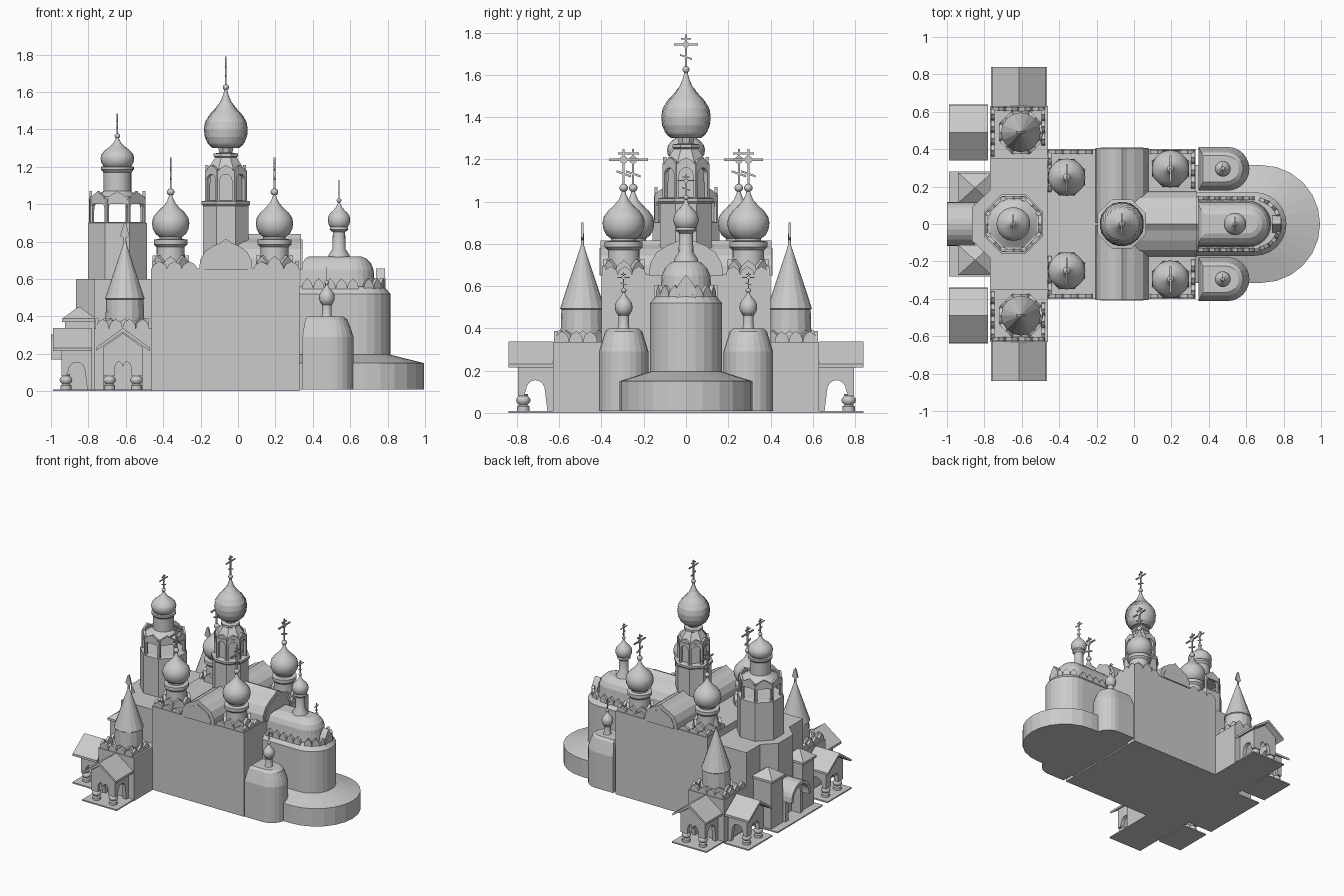
import bpy, bmesh, math
from mathutils import Matrix, Vector

if "Cube" in bpy.data.objects:
    bpy.data.objects.remove(bpy.data.objects["Cube"])

stone = bpy.data.materials.new("light_grey_stone")
stone.diffuse_color = (0.6, 0.6, 0.6, 1)
stone.use_nodes = True
stone.node_tree.nodes["Principled BSDF"].inputs["Base Color"].default_value = stone.diffuse_color
PI = math.pi


def finish(name, bm, smooth=0):
    bmesh.ops.recalc_face_normals(bm, faces=bm.faces)
    me = bpy.data.meshes.new(name)
    bm.to_mesh(me)
    bm.free()
    me.materials.append(stone)
    if smooth:
        for p in me.polygons:
            p.use_smooth = True
        me.set_sharp_from_angle(angle=math.radians(smooth))
    ob = bpy.data.objects.new(name, me)
    bpy.context.collection.objects.link(ob)
    return ob


def place(x, y, z=0, ang=0):
    return Matrix.Translation((x, y, z)) @ Matrix.Rotation(ang, 4, 'Z')


def loft(name, rings, smooth=0):
    """Skin a stack of equal-length rings and cap both ends."""
    bm = bmesh.new()
    vs = [[bm.verts.new(p) for p in r] for r in rings]
    n = len(vs[0])
    for a, b in zip(vs, vs[1:]):
        for i in range(n):
            bm.faces.new((a[i], a[(i + 1) % n], b[(i + 1) % n], b[i]))
    bm.faces.new(vs[0])
    bm.faces.new(vs[-1])
    return finish(name, bm, smooth)


def prism(name, pts, y0, y1, M):
    """Outline in local XZ, extruded along local Y."""
    return loft(name, [[M @ Vector((x, y, z)) for x, z in pts] for y in (y0, y1)])


def slab(name, pts, z0, z1):
    return loft(name, [[(x, y, z) for x, y in pts] for z in (z0, z1)])


def box(name, x0, x1, y0, y1, z0, z1):
    return slab(name, [(x0, y0), (x1, y0), (x1, y1), (x0, y1)], z0, z1)


def lathe(name, prof, x, y, n=16, smooth=35):
    """Turned part from (radius, z); eight-sided parts use the flat-to-flat radius."""
    k, ph = (1 / math.cos(PI / 8), PI / 8) if n == 8 else (1, 0)
    return loft(name, [[(x + r * k * math.cos(ph + 2 * PI * i / n),
                         y + r * k * math.sin(ph + 2 * PI * i / n), z) for i in range(n)]
                       for r, z in prof], 0 if n == 8 else smooth)


ONION = [(.6, 0), (.82, .07), (.96, .19), (1, .32), (.94, .44), (.74, .56), (.46, .67),
         (.24, .78), (.11, .9), (.06, 1)]


def onion(name, x, y, z0, z1, r, n=20):
    return lathe(name, [(r * a, z0 + (z1 - z0) * t) for a, t in ONION], x, y, n)


def cross(x, y, z0, z1, w):
    """Ball and three-barred cross facing along x."""
    h, t = z1 - z0, w * .07
    b = max(.012, w * .28)
    lathe("cross_ball", [(b * math.sin(a) + .001, z0 + b * math.cos(a))
                         for a in (PI, 2.4, 1.8, 1.3, .7, 0)], x, y, 12, 60)
    box("cross_post", x - t, x + t, y - t, y + t, z0, z1)
    M = place(x, y, 0, PI / 2)
    for zz, ww, tilt in ((.72, w, 0), (.88, w * .4, 0), (.36, w * .5, .35)):
        zc = z0 + h * zz
        prism("cross_bar", [(-ww, zc - t + ww * tilt), (ww, zc - t - ww * tilt),
                            (ww, zc + t - ww * tilt), (-ww, zc + t + ww * tilt)], -t, t, M)
    prism("cross_disc", [(w * .27 * math.cos(a * PI / 5), z0 + h * .72 + w * .27 * math.sin(a * PI / 5))
                         for a in range(10)], -t, t, M)


HALF = [(1, 0), (.97, .3), (.8, .58), (.5, .76), (.2, .87)]
OGEE = HALF + [(0, 1)] + [(-x, z) for x, z in HALF[::-1]]


def gable(name, M, w, h, y0=0, y1=.02):
    """Ogee-shaped gable plate or vault."""
    return prism(name, [(x * w, z * h) for x, z in OGEE], y0, y1, M)


def gable_row(p, q, z, n, h, ang):
    for i in range(n):
        t = (i + .5) / n
        w = math.dist(p, q) / n / 2 * .98
        gable("roof_edge_gable", place(p[0] + (q[0] - p[0]) * t, p[1] + (q[1] - p[1]) * t, z, ang), w, h)


def arch_panel(name, M, w, z0, z1, leg, y1=.02):
    """Wall panel with a round-headed opening."""
    r = w - leg
    arc = [(r * math.cos(a * PI / 8), z1 - .02 - r + r * math.sin(a * PI / 8)) for a in range(8, -1, -1)]
    prism(name, [(-w, z0), (-r, z0)] + arc + [(r, z0), (w, z0), (w, z1), (-w, z1)], 0, y1, M)


def ring(x, y, r, n=8):
    return [place(x + r * math.cos(a), y + r * math.sin(a), 0, a + PI / 2)
            for a in (2 * PI * i / n for i in range(n))]


# Main block with crossing vaults
box("main_hall", -.465, .33, -.4, .4, 0, .655)
for s, ang in ((1, 0), (-1, PI)):
    gable("cross_vault_rim", place(-.065, -.405 * s, .65, ang), .142, .165, 0, .4)
    gable("cross_vault_panel", place(-.065, -.41 * s, .65, ang), .115, .13, 0, .4)
gable("east_vault", place(.338, 0, .65, PI / 2), .175, .19, 0, .4)
gable("east_vault_panel", place(.344, 0, .65, PI / 2), .15, .16, 0, .1)

# Central octagon tower and scaled onion dome
cx = -.065
lathe("central_octagon", [(.122, .65), (.122, .99), (.13, 1.0), (.13, 1.015), (.1, 1.02)], cx, 0, 8)
lathe("central_drum", [(.088, 1.0), (.085, 1.17), (.102, 1.18), (.095, 1.19), (.058, 1.25), (.065, 1.255),
                       (.065, 1.27), (.035, 1.275), (.04, 1.3), (.062, 1.33)], cx, 0, 8)
for M in ring(cx, 0, .112):
    arch_panel("central_arcade", M, .045, 1.015, 1.18, .013)
for M in ring(cx, 0, .108):
    gable("central_arcade_gable", M @ Matrix.Translation((0, 0, 1.165)), .04, .045, 0, .015)
rows, segs, scaled = 32, 40, []
for j in range(rows + 1):
    t = j / rows
    k = next(i for i in range(len(ONION) - 1) if t <= ONION[i + 1][1])
    (a, ta), (b, tb) = ONION[k], ONION[k + 1]
    r = .114 * (a + (b - a) * (t - ta) / (tb - ta))
    scaled.append([(cx + r * f * math.cos(2 * PI * i / segs), r * f * math.sin(2 * PI * i / segs), 1.3 + .32 * t)
                   for i in range(segs) for f in (1.04 if (i + j) % 2 else .98,)])
loft("central_scaled_dome", scaled)
cross(cx, 0, 1.625, 1.79, .057)

# Four corner domes with gabled bases
for s in (1, -1):
    for x, y in ((-.36, .25), (.195, .295)):
        lathe("corner_drum", [(.08, .65), (.075, .74), (.075, .77), (.09, .785), (.09, .81), (.06, .815),
                              (.06, .84)], x, y * s)
        for M in ring(x, y * s, .098):
            gable("corner_drum_gable", M @ Matrix.Translation((0, 0, .65)), .041, .075)
        onion("corner_onion", x, y * s, .825, 1.06, .1)
        cross(x, y * s, 1.065, 1.25, .07)
    yy, a = -.395 * s, 0 if s > 0 else PI
    gable_row((-.46, yy), (-.22, yy), .65, 3, .045, a)
    gable_row((.085, yy), (.325, yy), .65, 3, .045, a)
    gable_row((-.46, .39 * s), (-.46, .17 * s), .65, 3, .045, -PI / 2)
    gable_row((.325, .39 * s), (.325, .19 * s), .65, 3, .045, PI / 2)


def stadium(x0, xc, r, z, cy=0, n=12):
    return [(x0, cy - r, z)] + [(xc + r * math.sin(PI * i / n), cy - r * math.cos(PI * i / n), z)
                                for i in range(n + 1)] + [(x0, cy + r, z)]


# Central apse, its upper tier and cupola
loft("central_apse", [stadium(.32, .645, r, z) for r, z in
                      ((.17, .01), (.17, .52), (.145, .55), (.13, .56))])
loft("apse_upper_tier", [stadium(*v) for v in
                         ((.335, .61, .125, .54), (.335, .61, .118, .61), (.335, .61, .115, .65),
                          (.345, .61, .1, .685), (.36, .61, .075, .71), (.38, .61, .05, .72))])
for s, a in ((1, 0), (-1, PI)):
    gable_row((.34, -.148 * s), (.645, -.148 * s), .54, 5, .065, a)
for i in range(1, 8):
    a = -PI / 2 + PI * i / 8
    gable("apse_gable", place(.645 + .143 * math.cos(a), .143 * math.sin(a), .54, a + PI / 2), .028, .065)
prism("apse_end_shrine", [(-.045, .53), (.045, .53), (.045, .59), (.02, .63), (0, .655), (-.02, .63), (-.045, .59)],
      0, .05, place(.787, 0, 0, PI / 2))
lathe("apse_cupola_drum", [(.06, .7), (.055, .73), (.035, .76), (.033, .85), (.05, .865), (.045, .88), (.03, .885)],
      .54, 0)
onion("apse_cupola_onion", .54, 0, .87, 1.02, .06, 16)
cross(.54, 0, 1.02, 1.13, .04)

# Low ambulatory around the apse
loft("ambulatory", [stadium(.33, .68, .315, .01), stadium(.33, .68, .315, .15),
                    stadium(.33, .645, .17, .195)])

# Side apses with small cupolas
for s in (1, -1):
    y = .295 * s
    loft("side_apse", [stadium(x0, xc, r, z, y) for x0, xc, r, z in
                       ((.345, .5, .117, .01), (.345, .5, .117, .29), (.35, .5, .105, .33),
                        (.36, .495, .088, .385), (.37, .49, .07, .4))])
    lathe("side_cupola_drum", [(.035, .39), (.025, .41), (.025, .46), (.032, .468), (.02, .475)], .475, y, 12)
    onion("side_cupola_onion", .475, y, .465, .585, .042, 16)
    cross(.475, y, .58, .665, .03)

# West hall with chamfered front, and bell tower
slab("west_hall", [(-.46, .35), (-.77, .35), (-.77, .18), (-.865, .09), (-.865, -.09), (-.77, -.18),
                   (-.77, -.35), (-.46, -.35)], 0, .6)
bx = -.645
lathe("bell_tower_shaft", [(.158, .59), (.158, .9), (.13, .905)], bx, 0, 8)
for M in ring(bx, 0, .146):
    arch_panel("belfry_arch", M, .06, .9, 1.04, .011)
    gable("belfry_gable", M @ Matrix.Translation((0, -.004, 1.0)) , .056, .07, 0, .015)
    lathe("belfry_pillar", [(.012, .9), (.012, 1.03)], *(M @ Vector((.058, .008, 0))).xy, 8)
lathe("belfry_roof", [(.135, 1.03), (.08, 1.065), (.075, 1.07), (.075, 1.17), (.088, 1.185), (.088, 1.2),
                      (.06, 1.205)], bx, 0, 24)
onion("bell_tower_onion", bx, 0, 1.19, 1.365, .09)
cross(bx, 0, 1.365, 1.485, .05)


def porch(x, y, ang):
    """Gabled porch on bulbous columns, projecting towards local -y."""
    M = place(x, y, 0, ang)
    right = [(.008, .15), (.02, .16), (.035, .15), (.045, .125), (.045, .08), (.105, .08), (.105, .235)]
    prism("porch_gable_wall", [(0, .13)] + right + [(0, .31)] + [(-u, z) for u, z in right[::-1]], -.165, -.135, M)
    prism("porch_roof", [(-.145, .232), (0, .337), (.145, .232), (.145, .215), (0, .315), (-.145, .215)], -.21, 0, M)
    prism("porch_floor", [(-.15, 0), (.15, 0), (.15, .01), (-.15, .01)], -.21, 0, M)
    for s in (1, -1):
        side = M @ place(.105 * s, 0, 0, PI / 2)
        arc = [(-.0825 + .045 * math.cos(a * PI / 8), .105 + .05 * math.sin(a * PI / 8)) for a in range(9)]
        prism("porch_side_wall", [(0, 0), (-.025, 0)] + arc + [(-.14, .08), (-.165, .08), (-.165, .24), (0, .24)],
              0, .03 * s, side)
        lathe("porch_column", [(.03, .005), (.03, .03), (.02, .038), (.032, .05), (.034, .062), (.03, .072),
                               (.02, .08), (.024, .09)], *(M @ Vector((.072 * s, -.14, 0))).xy, 12)


# North and south wings: tent-roofed towers with two porches each
for s in (1, -1):
    box("wing_block", -.77, -.46, *sorted((.34 * s, .63 * s)), 0, .335)
    gable_row((-.76, .625 * s), (-.475, .625 * s), .333, 4, .055, PI if s > 0 else 0)
    gable_row((-.765, .36 * s), (-.765, .62 * s), .333, 4, .055, -PI / 2)
    gable_row((-.475, .42 * s), (-.475, .62 * s), .333, 3, .055, PI / 2)
    tx, ty = -.605, .49 * s
    lathe("tent_tower", [(.105, .33), (.1, .49), (.106, .495), (.008, .79), (.005, .88)], tx, ty, 16, 15)
    for M in ring(tx, ty, .115):
        gable("tent_base_gable", M @ Matrix.Translation((0, 0, .33)), .046, .06)
    prism("tent_finial", [(-.025, .83), (0, .815), (.025, .83), (.008, .89), (0, .9), (-.008, .89)],
          -.006, .006, place(tx, ty))
    porch(-.615, -.63 * s, 0 if s > 0 else PI)
    porch(-.78, .49 * s, -PI / 2)
    # Small square turrets beside the west door
    box("door_turret", -.925, -.76, *sorted((.12 * s, .265 * s)), 0, .37)
    lathe_pts = [(.09, .37), (.09, .388), (.005, .45)]
    loft("turret_pyramid", [[(-.85 + a * r, .193 * s + b * r * .9, z) for a, b in ((-1, -1), (1, -1), (1, 1), (-1, 1))]
                            for r, z in lathe_pts])
    box("west_door_wall", -.94, -.85, *sorted((.075 * s, .11 * s)), 0, .2)

# Vaulted canopy over the west door
out = [(.118 * math.cos(a * PI / 12), .185 + .118 * math.sin(a * PI / 12)) for a in range(13)]
inn = [(x * .8, .185 + (z - .185) * .8) for x, z in out]
prism("west_door_vault", [(.118, .17)] + out + [(-.118, .17), (-.094, .17)] + inn[::-1] + [(.094, .17)],
      0, .15, place(-1, 0, 0, -PI / 2))
box("west_door_floor", -.99, -.76, -.28, .28, 0, .01)
